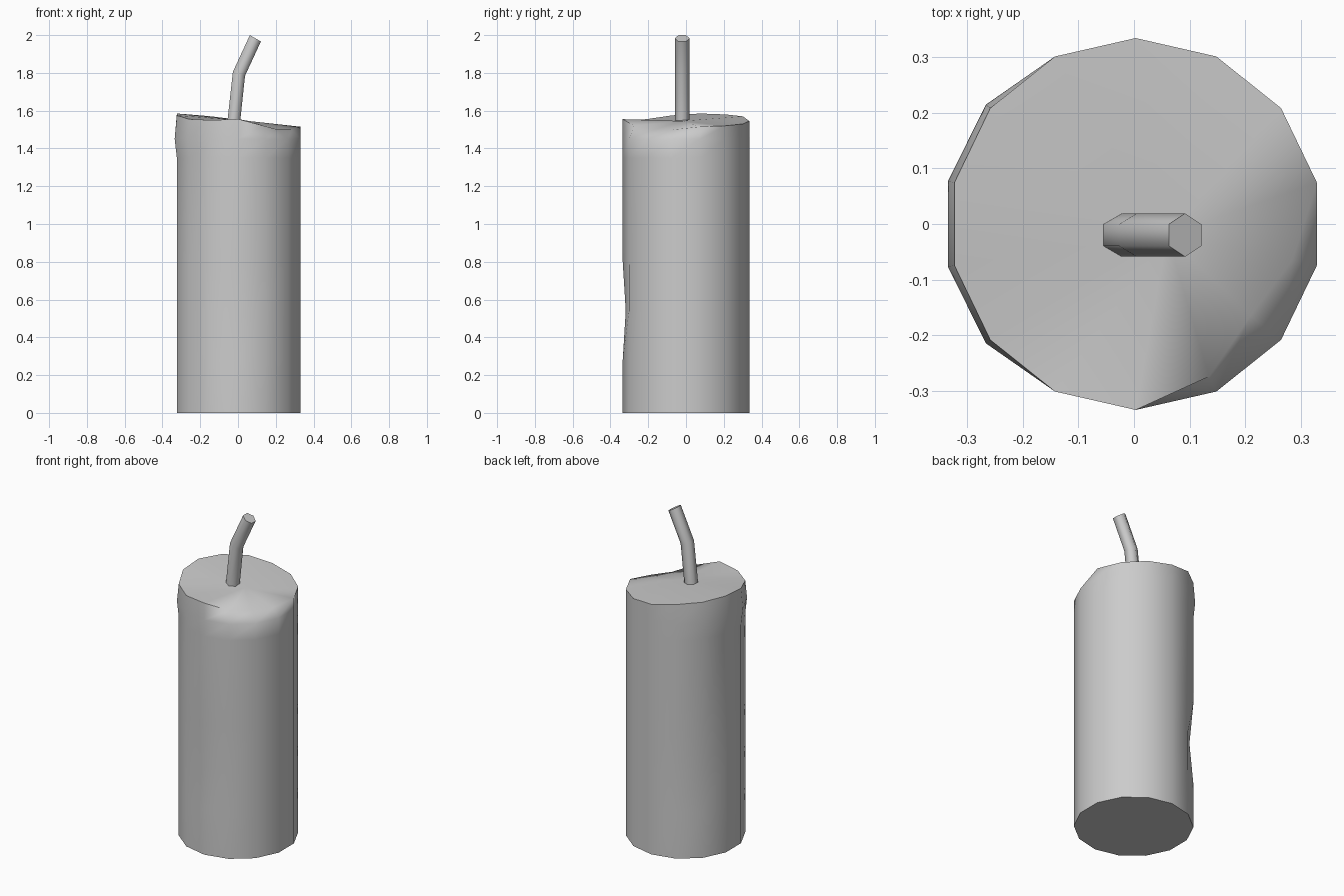
import bpy, bmesh, math
from mathutils import Vector

if "Cube" in bpy.data.objects:
    bpy.data.objects.remove(bpy.data.objects["Cube"])

grey = bpy.data.materials.new("plain_grey")
grey.use_nodes = True
colour = (0.6, 0.6, 0.6, 1)
grey.diffuse_color = colour
grey.node_tree.nodes["Principled BSDF"].inputs["Base Color"].default_value = colour

SIDES, RADIUS = 14, 0.335


def skin(bm, rings):
    """Join successive rings of vertices with quads."""
    for low, high in zip(rings, rings[1:]):
        for i in range(len(low)):
            j = (i + 1) % len(low)
            bm.faces.new((low[i], low[j], high[j], high[i]))


def finish(bm, name, angle):
    bmesh.ops.recalc_face_normals(bm, faces=bm.faces)
    mesh = bpy.data.meshes.new(name)
    bm.to_mesh(mesh)
    bm.free()
    mesh.materials.append(grey)
    obj = bpy.data.objects.new(name, mesh)
    bpy.context.collection.objects.link(obj)
    bpy.ops.object.select_all(action='DESELECT')
    obj.select_set(True)
    bpy.context.view_layer.objects.active = obj
    bpy.ops.object.shade_smooth_by_angle(angle=math.radians(angle))


def candle_point(i, z, offset=0.0):
    a = math.pi / 2 + math.tau * i / SIDES
    r = RADIUS + offset
    return (0.003 + r * math.cos(a), r * math.sin(a), z)


# Wax body: corners are counted from the back, turning towards -x
bm = bmesh.new()
dents = {2: -0.022, 7: -0.016}
bulge = {2: 0.01, 3: 0.012, 4: 0.012, 5: 0.01}
levels = [(0, {}), (0.28, {}), (0.54, dents), (0.8, {}), (1.35, {}), (1.45, bulge)]
rings = [[bm.verts.new(candle_point(i, z, off.get(i, 0))) for i in range(SIDES)]
         for z, off in levels]

# Uneven melted rim, pulled inwards where the wax has run down
rim_heights = [1.545, 1.57, 1.58, 1.585, 1.575, 1.555, 1.55,
               1.555, 1.52, 1.5, 1.5, 1.515, 1.52, 1.53]
melt = {8: -0.03, 9: -0.07, 10: -0.045}
rings.append([bm.verts.new(candle_point(i, z, melt.get(i, 0)))
              for i, z in enumerate(rim_heights)])
skin(bm, rings)
bm.faces.new(rings[0])

# Top surface fanned from a point on the ridge
hub = bm.verts.new((0.06, -0.02, 1.545))
rim = rings[-1]
for i in range(SIDES):
    bm.faces.new((rim[i], rim[(i + 1) % SIDES], hub))
finish(bm, "candle_body", 60)

# Bent six-sided wick: centre of each ring and its tilt towards +x
bm = bmesh.new()
path = [((-0.027, -0.02, 1.5), 6), ((0.005, -0.02, 1.795), 18), ((0.092, -0.02, 1.983), 30)]
rings = []
for centre, tilt in path:
    t = math.radians(tilt)
    across = Vector((math.cos(t), 0, -math.sin(t)))
    ring = []
    for k in range(6):
        a = math.tau * (k + 0.5) / 6
        p = Vector(centre) + 0.039 * (math.cos(a) * across + math.sin(a) * Vector((0, 1, 0)))
        ring.append(bm.verts.new(p))
    rings.append(ring)
skin(bm, rings)
bm.faces.new(rings[0])
bm.faces.new(rings[-1])
finish(bm, "wick", 65)
